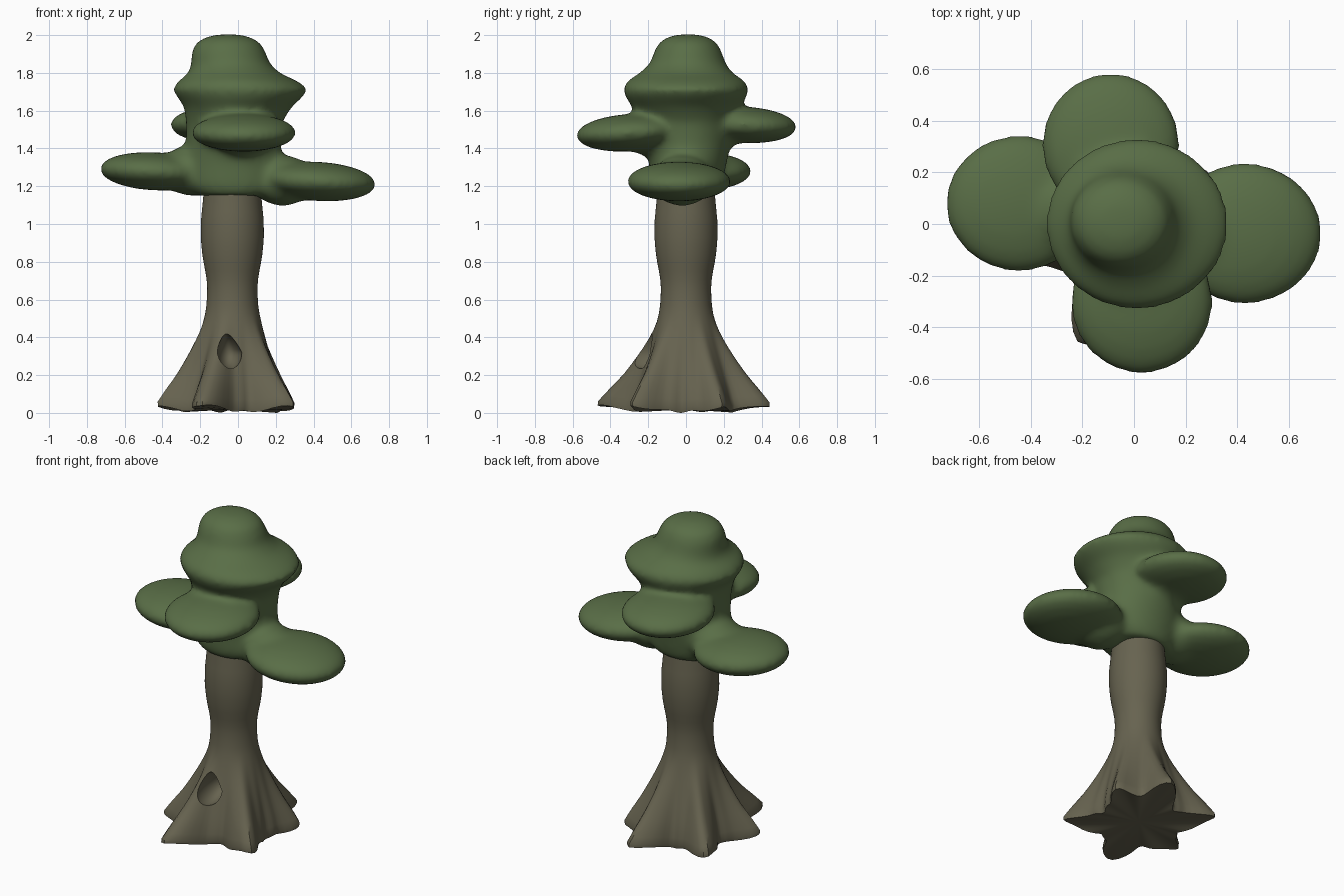
import bpy, bmesh, math
from mathutils import Matrix, Vector

if "Cube" in bpy.data.objects:
    bpy.data.objects.remove(bpy.data.objects["Cube"])


def material(name, rgb):
    m = bpy.data.materials.new(name)
    m.diffuse_color = (*rgb, 1)
    m.use_nodes = True
    m.node_tree.nodes["Principled BSDF"].inputs["Base Color"].default_value = m.diffuse_color
    return m


def make_object(name, bm, mat):
    bmesh.ops.recalc_face_normals(bm, faces=bm.faces)
    me = bpy.data.meshes.new(name)
    bm.to_mesh(me)
    bm.free()
    ob = bpy.data.objects.new(name, me)
    bpy.context.collection.objects.link(ob)
    me.materials.append(mat)
    return ob


def loft(bm, rings):
    """Skin a list of point rings and close both ends."""
    rows = [[bm.verts.new(p) for p in r] for r in rings]
    n = len(rows[0])
    for a, b in zip(rows, rows[1:]):
        for i in range(n):
            bm.faces.new((a[i], a[(i + 1) % n], b[(i + 1) % n], b[i]))
    for row in (rows[0], rows[-1]):
        mid = bm.verts.new(sum((v.co for v in row), Vector()) / n)
        for i in range(n):
            bm.faces.new((row[i], row[(i + 1) % n], mid))


def interp(table, z):
    """Linear interpolation of (z, value) pairs."""
    for (z0, a), (z1, b) in zip(table, table[1:]):
        if z <= z1:
            return a + (b - a) * (z - z0) / (z1 - z0)
    return table[-1][1]


def ellipsoid(bm, centre, radii, tilt=0, axis='Y'):
    mat = (Matrix.Translation(centre) @ Matrix.Rotation(tilt, 4, axis)
           @ Matrix.Diagonal((*radii, 1)))
    return bmesh.ops.create_uvsphere(bm, u_segments=40, v_segments=20,
                                     radius=1, matrix=mat)['verts']


def apply_modifiers(ob):
    bpy.context.view_layer.objects.active = ob
    for m in list(ob.modifiers):
        bpy.ops.object.modifier_apply(modifier=m.name)


bark = material("bark", (0.135, 0.125, 0.08))
leaf = material("foliage", (0.10, 0.155, 0.062))

# Trunk: round profile with six flared roots at the foot
CX = -0.03
girth = [(0, .25), (.1, .243), (.2, .222), (.35, .185), (.45, .160), (.55, .138),
         (.65, .132), (.72, .137), (.82, .157), (.92, .167), (1.02, .166),
         (1.12, .156), (1.25, .145)]
roots = [(-.42, -.13), (-.21, -.475), (.285, -.29), (.29, .20), (.09, .445), (-.36, .30)]
roots = [(math.atan2(y, x - CX), math.hypot(x - CX, y)) for x, y in roots]


def trunk_point(z, ang):
    flare = max(0, (.52 - z) / .5) ** 1.5
    bump = 0
    for a, length in roots:
        d = (ang - a + math.pi) % (2 * math.pi) - math.pi
        bump += (length - .24) * math.exp(-(abs(d) / .27) ** 1.7)
    ripple = .008 * flare * math.sin(17 * ang)
    lift = max(0, 1 - z / .2) * (.035 * min(1, bump / .2) - .004 + .006 * math.sin(13 * ang))
    r = interp(girth, z) + bump * flare + ripple
    return (CX + r * math.cos(ang), r * math.sin(ang), z + lift)


N = 96
bm = bmesh.new()
levels = [.005, .03, .07, .12] + [.12 + .045 * i for i in range(1, 26)]
loft(bm, [[trunk_point(z, 2 * math.pi * i / N) for i in range(N)] for z in levels])
trunk = make_object("trunk", bm, bark)
sm = trunk.modifiers.new("soften", 'SMOOTH')
sm.factor, sm.iterations = .3, 1
apply_modifiers(trunk)
low = min(v.co.z for v in trunk.data.vertices)
for v in trunk.data.vertices:      # seat the foot on the ground
    v.co.z -= low * max(0, 1 - v.co.z)

# Hollow in the front of the trunk: pointed oval cutter
bm = bmesh.new()
for v in ellipsoid(bm, (0, 0, 0), (.066, .13, .088)):
    t = max(0, v.co.z / .088)
    v.co.x = v.co.x * (1 - .35 * t) - .015 * t
    v.co.z *= 1 + .15 * t
    v.co += Vector((-.045, -.21, .32))
cutter = make_object("hollow_cutter", bm, bark)
cutter.hide_render = True
cut = trunk.modifiers.new("hollow", 'BOOLEAN')
cut.operation, cut.solver, cut.object = 'DIFFERENCE', 'EXACT', cutter
apply_modifiers(trunk)
bpy.data.objects.remove(cutter)

# Canopy core: stacked tiers (z, x centre, y centre, x radius, y radius)
tiers = [(1.15, -.02, 0, .20, .17), (1.20, -.02, 0, .26, .19), (1.32, -.025, .01, .265, .205),
         (1.42, -.025, .01, .25, .225), (1.54, -.02, .01, .255, .245),
         (1.62, 0, 0, .285, .285), (1.67, .01, 0, .33, .32), (1.715, .013, 0, .362, .335),
         (1.755, 0, 0, .318, .315), (1.80, -.02, 0, .24, .245), (1.85, -.04, .01, .208, .20),
         (1.91, -.05, .01, .198, .181), (1.96, -.052, .01, .172, .155),
         (1.99, -.052, .01, .12, .11), (2.004, -.052, .01, .055, .05)]
bm = bmesh.new()
loft(bm, [[(cx + rx * math.cos(a), cy + ry * math.sin(a), z)
           for a in (2 * math.pi * i / 48 for i in range(48))]
          for z, cx, cy, rx, ry in tiers])

# Foliage pads (right, left, front, back), each with a thicker neck at the core
pads = [((.43, -.037, 1.225), (.303, .277, .104), .06, 'Y'),
        ((-.445, .08, 1.279), (.290, .268, .101), .05, 'Y'),
        ((.03, -.302, 1.483), (.28, .283, .099), .06, 'X'),
        ((-.09, .307, 1.525), (.272, .283, .097), -.05, 'X')]
for centre, radii, tilt, axis in pads:
    ellipsoid(bm, centre, radii, tilt, axis)
    x, y, z = centre
    ellipsoid(bm, (x * .55, y * .55, z + .005), (.165, .165, .135))
canopy = make_object("canopy", bm, leaf)

# Fuse the tiers and pads into one soft mass
rm = canopy.modifiers.new("fuse", 'REMESH')
rm.mode, rm.voxel_size = 'VOXEL', .018
sm = canopy.modifiers.new("soften", 'SMOOTH')
sm.factor, sm.iterations = .5, 20
apply_modifiers(canopy)

for ob, angle in ((trunk, 40), (canopy, 180)):
    bpy.ops.object.select_all(action='DESELECT')
    ob.select_set(True)
    bpy.context.view_layer.objects.active = ob
    bpy.ops.object.shade_smooth_by_angle(angle=math.radians(angle))
